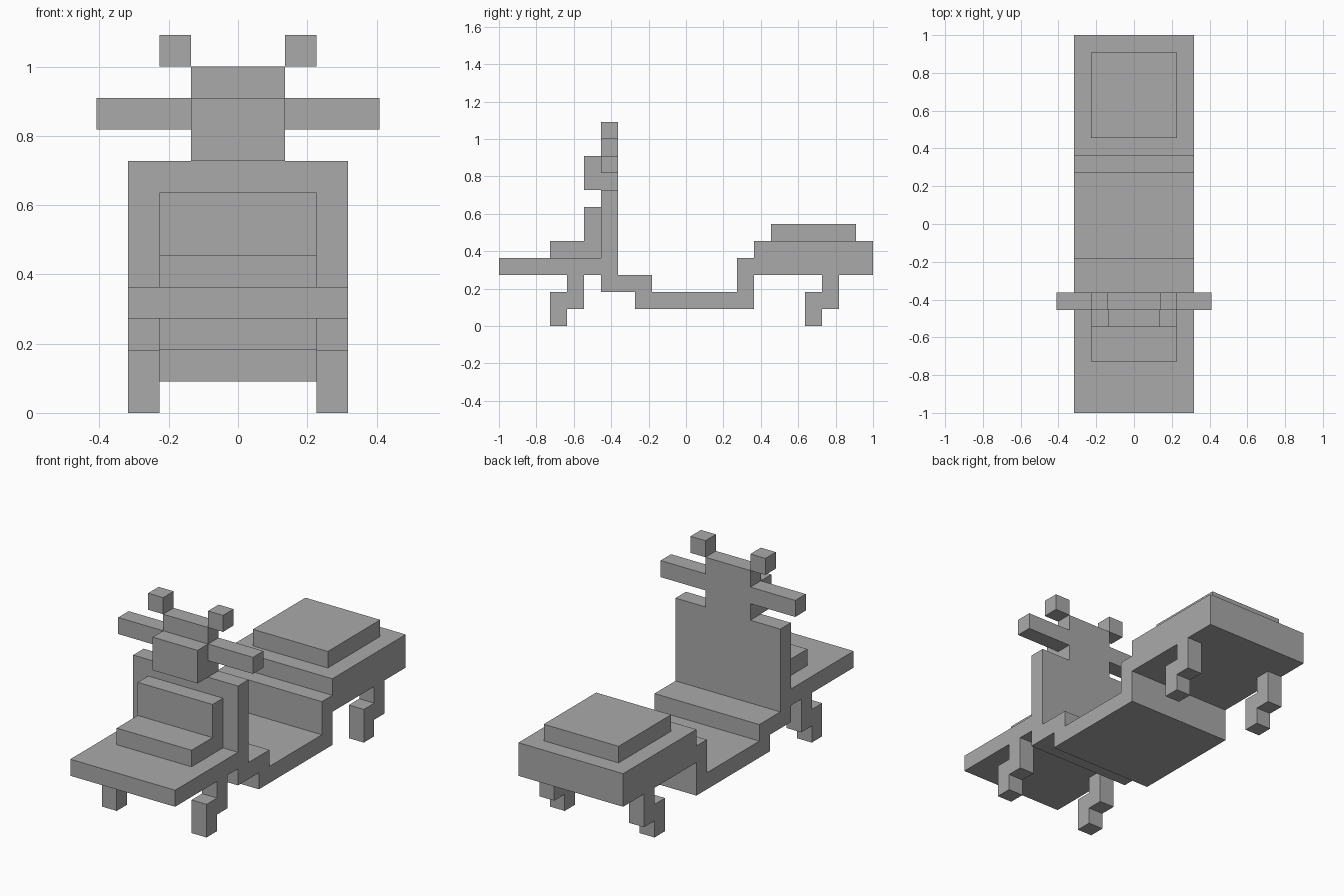
import bpy
import bmesh

U = 1 / 11  # one block

cube = bpy.data.objects.get("Cube")
if cube:
    bpy.data.objects.remove(cube, do_unlink=True)

grey = bpy.data.materials.new("plain grey")
grey.use_nodes = True
colour = (0.4, 0.4, 0.4, 1)
grey.diffuse_color = colour
grey.node_tree.nodes["Principled BSDF"].inputs["Base Color"].default_value = colour


def slab(name, x0, x1, profile, y=0):
    """Extrude a side outline of (y, z) block steps from x0 to x1."""
    bm = bmesh.new()
    verts = [bm.verts.new((x0 * U, (py + y) * U, pz * U)) for py, pz in profile]
    face = bm.faces.new(verts)
    out = bmesh.ops.extrude_face_region(bm, geom=[face])
    moved = [g for g in out["geom"] if isinstance(g, bmesh.types.BMVert)]
    bmesh.ops.translate(bm, verts=moved, vec=((x1 - x0) * U, 0, 0))
    bmesh.ops.recalc_face_normals(bm, faces=bm.faces)
    mesh = bpy.data.meshes.new(name)
    bm.to_mesh(mesh)
    bm.free()
    mesh.materials.append(grey)
    obj = bpy.data.objects.new(name, mesh)
    bpy.context.collection.objects.link(obj)
    return obj


def rect(y0, y1, z0, z1):
    return [(y0, z0), (y0, z1), (y1, z1), (y1, z0)]


# Stepped body: front deck, shield, footwell and rear block
slab("body", -3.5, 3.5, [
    (-11, 3), (-11, 4), (-5, 4), (-5, 8), (-4, 8), (-4, 3), (-2, 3),
    (-2, 2), (3, 2), (3, 4), (4, 4), (4, 5), (11, 5), (11, 3), (4, 3),
    (4, 1), (-3, 1), (-3, 2), (-5, 2), (-5, 3)])

# Stepped cowl in front of the shield, and the seat
slab("front_cowl", -2.5, 2.5,
     [(-8, 4), (-8, 5), (-6, 5), (-6, 7), (-5, 7), (-5, 4)])
slab("seat", -2.5, 2.5, rect(5, 10, 5, 6))

# Steering head with its lamp block
slab("steering_head", -1.5, 1.5,
     [(-6, 8), (-6, 10), (-5, 10), (-5, 11), (-4, 11), (-4, 8)])

# Paired parts
leg = [(0, 0), (0, 2), (1, 2), (1, 3), (2, 3), (2, 1), (1, 1), (1, 0)]
for side, s in (("left", 1), ("right", -1)):
    slab(f"handlebar_{side}", 1.5 * s, 4.5 * s, rect(-5, -4, 9, 10))
    slab(f"mirror_{side}", 1.5 * s, 2.5 * s, rect(-5, -4, 11, 12))
    slab(f"front_leg_{side}", 2.5 * s, 3.5 * s, leg, y=-8)
    slab(f"rear_leg_{side}", 2.5 * s, 3.5 * s, leg, y=7)
